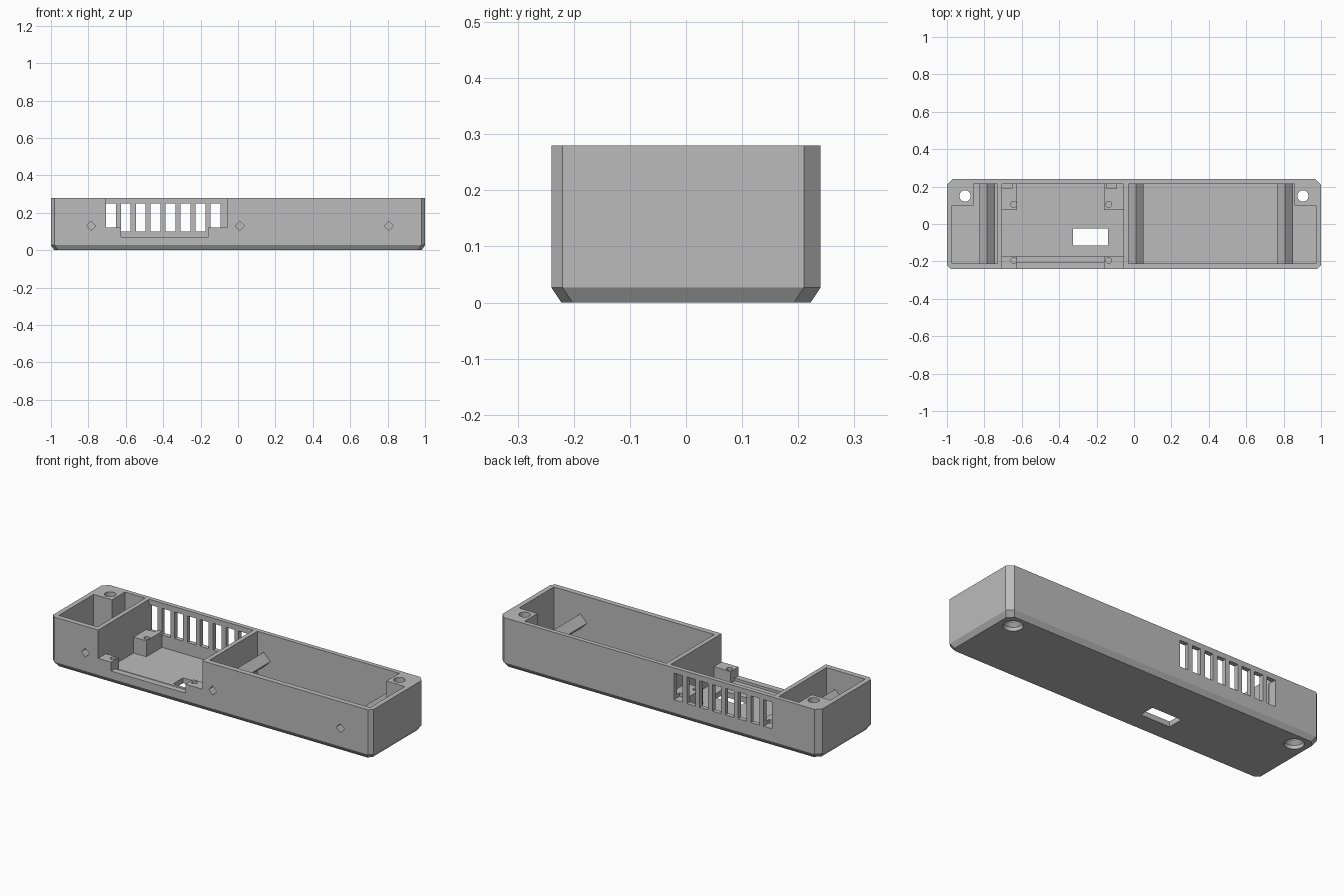
import bpy, bmesh, math

cube = bpy.data.objects.get("Cube")
if cube:
    bpy.data.objects.remove(cube, do_unlink=True)

grey = bpy.data.materials.new("plain grey")
grey.use_nodes = True
colour = (0.5, 0.5, 0.5, 1)
grey.diffuse_color = colour
grey.node_tree.nodes["Principled BSDF"].inputs["Base Color"].default_value = colour


def loft(name, rings):
    """Closed solid through rings of matching points."""
    bm = bmesh.new()
    loops = [[bm.verts.new(p) for p in ring] for ring in rings]
    n = len(loops[0])
    bm.faces.new(loops[0])
    bm.faces.new(loops[-1])
    for a, b in zip(loops, loops[1:]):
        for i in range(n):
            j = (i + 1) % n
            bm.faces.new((a[i], a[j], b[j], b[i]))
    bmesh.ops.recalc_face_normals(bm, faces=bm.faces)
    mesh = bpy.data.meshes.new(name)
    bm.to_mesh(mesh)
    bm.free()
    mesh.materials.append(grey)
    obj = bpy.data.objects.new(name, mesh)
    bpy.context.collection.objects.link(obj)
    return obj


def prism(name, points, z0, z1):
    return loft(name, [[(x, y, z) for x, y in points] for z in (z0, z1)])


def box(name, x0, x1, y0, y1, z0, z1):
    return prism(name, [(x0, y0), (x1, y0), (x1, y1), (x0, y1)], z0, z1)


def circle(x, y, z, r, n=24):
    return [(x + r * math.cos(i * math.tau / n), y + r * math.sin(i * math.tau / n), z)
            for i in range(n)]


def diamond_bar(name, x, z, r, y0, y1):
    return loft(name, [[(x - r, y, z), (x, y, z - r), (x + r, y, z), (x, y, z + r)]
                       for y in (y0, y1)])


def combine(tool, operation="DIFFERENCE"):
    """Apply a boolean to the case, then drop the tool."""
    mod = case.modifiers.new(tool.name, "BOOLEAN")
    mod.operation = operation
    mod.solver = "EXACT"
    mod.object = tool
    bpy.context.view_layer.objects.active = case
    bpy.ops.object.modifier_apply(modifier=mod.name)
    bpy.data.objects.remove(tool, do_unlink=True)


def outline(inset, z):
    """Plan of the case with chamfered corners."""
    x, y = 1 - inset, 0.24 - inset
    f, b = 0.02, 0.03
    return [(p, q, z) for p, q in (
        (-x + f, -y), (x - f, -y), (x, -y + f), (x, y - b),
        (x - b, y), (-x + b, y), (-x, y - b), (-x, -y + f))]


# Outer case with a chamfered bottom edge
case = loft("case", [outline(0.018, 0), outline(0, 0.027), outline(0, 0.28)])

FLOOR, TOP = 0.03, 0.3
FRONT, BACK = -0.21, 0.215
LEFT, RIGHT = -0.705, -0.055

# End compartments, leaving a square post at each back corner
for inner, side in ((-0.73, -1), (-0.03, 1)):
    wall, post = side * 0.972, side * 0.857
    combine(prism("end_cavity", [(inner, FRONT), (wall, FRONT), (wall, 0.1),
                                 (post, 0.1), (post, BACK), (inner, BACK)], FLOOR, TOP))

# Middle bay: open front, then deeper floor around four mounting blocks
combine(box("bay_upper", LEFT, RIGHT, -0.3, BACK, 0.12, TOP))
combine(prism("bay_floor", [(LEFT, -0.17), (RIGHT, -0.17), (RIGHT, 0.075), (-0.16, 0.075),
                            (-0.16, BACK), (-0.625, BACK), (-0.625, 0.075), (LEFT, 0.075)],
              FLOOR, 0.15))
combine(box("front_notch", -0.625, -0.16, -0.3, -0.16, 0.07, 0.15))
combine(box("front_ledge", -0.625, -0.16, -0.205, -0.16, 0.055, 0.15))

# Diamond cross bars with blind holes opening at the front
for x in (-0.785, 0.01, 0.807):
    combine(diamond_bar("cross_bar", x, 0.13, 0.042, -0.225, 0.225), "UNION")
    combine(diamond_bar("bar_hole", x, 0.13, 0.025, -0.3, 0.2))

# Ventilation slots in the back wall
for i in range(8):
    x = -0.68 + i * 0.08
    combine(box("vent", x - 0.0265, x + 0.0265, 0.19, 0.3, 0.1, 0.25))

# Floor window
combine(box("floor_window", -0.325, -0.14, -0.115, -0.025, -0.1, 0.1))

# Corner screw holes with countersinks underneath
for x in (-0.903, 0.903):
    combine(loft("screw_hole", [circle(x, 0.15, -0.02, 0.05), circle(x, 0.15, 0.02, 0.05),
                                circle(x, 0.15, 0.04, 0.03), circle(x, 0.15, TOP, 0.03)]))

# Pilot holes in the mounting blocks
for x in (-0.643, -0.135):
    for y in (-0.195, 0.105):
        combine(loft("pilot_hole", [circle(x, y, 0.04, 0.016, 16), circle(x, y, 0.15, 0.016, 16)]))

# Crisp edges, smooth round holes
bpy.ops.object.select_all(action="DESELECT")
case.select_set(True)
bpy.context.view_layer.objects.active = case
bpy.ops.object.shade_smooth_by_angle(angle=math.radians(25))
